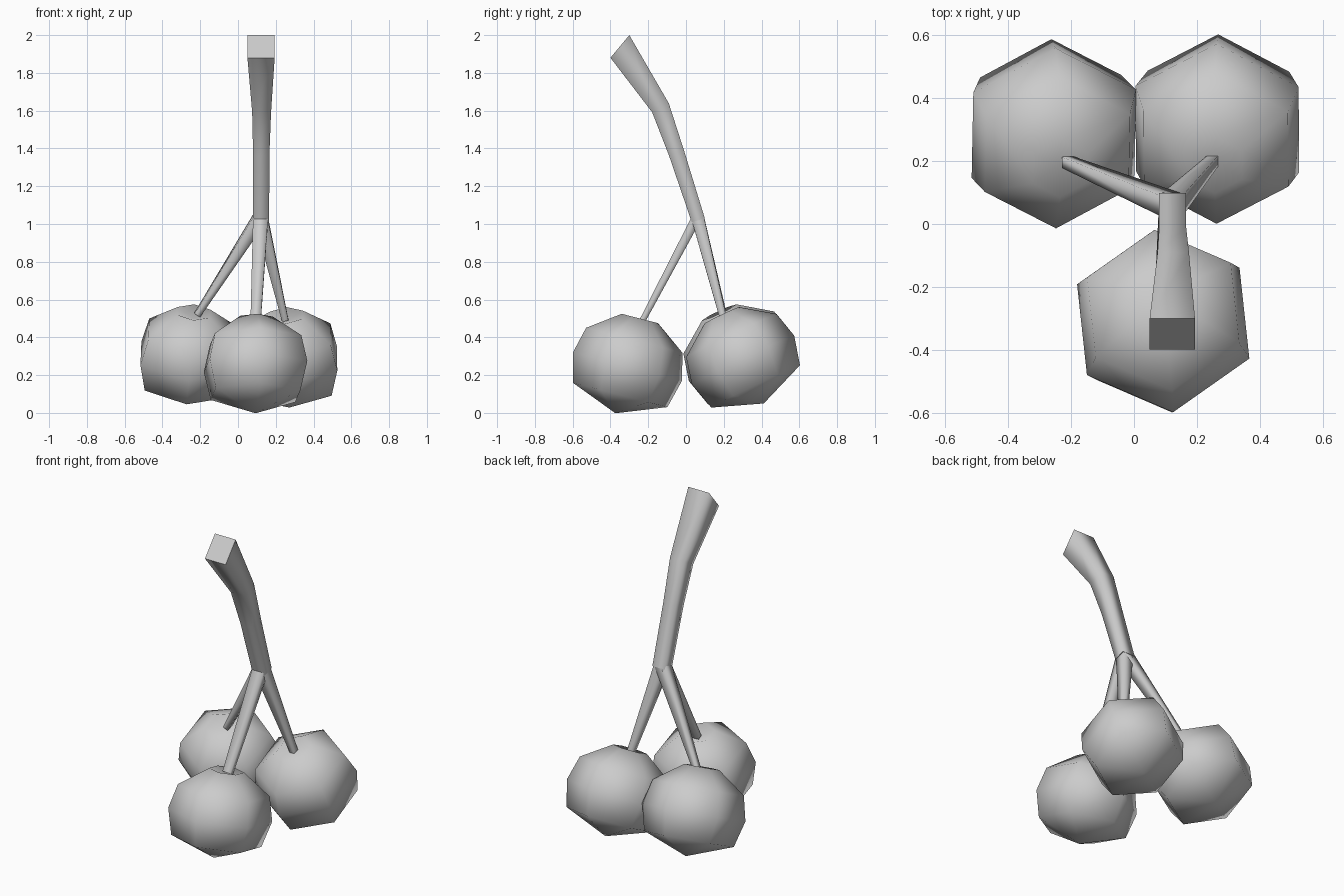
import bpy, bmesh, math
from mathutils import Vector, Matrix

if "Cube" in bpy.data.objects:
    bpy.data.objects.remove(bpy.data.objects["Cube"])

# One plain grey for the whole model
grey = bpy.data.materials.new("plain_grey")
grey.use_nodes = True
COLOUR = (0.6, 0.6, 0.6, 1)
grey.diffuse_color = COLOUR
grey.node_tree.nodes["Principled BSDF"].inputs["Base Color"].default_value = COLOUR


def bridge(bm, lower, upper):
    n = len(lower)
    for i in range(n):
        j = (i + 1) % n
        bm.faces.new((lower[i], lower[j], upper[j], upper[i])).smooth = True


def finish(bm, name):
    bmesh.ops.recalc_face_normals(bm, faces=bm.faces)
    mesh = bpy.data.meshes.new(name)
    bm.to_mesh(mesh)
    bm.free()
    mesh.materials.append(grey)
    obj = bpy.data.objects.new(name, mesh)
    bpy.context.collection.objects.link(obj)
    return obj


# Six-sided fruit with a dimple at the stem end: (radius, height) rings
PROFILE = [(0.26, -0.155), (0.30, 0), (0.265, 0.144), (0.10, 0.263)]
BOTTOM, DIMPLE, SIDES = -0.255, 0.225, 6


def fruit(name, centre, axis, spin):
    bm = bmesh.new()
    rings = []
    for r, h in PROFILE:
        angles = [math.radians(spin) + math.tau * i / SIDES for i in range(SIDES)]
        rings.append([bm.verts.new((r * math.cos(a), r * math.sin(a), h)) for a in angles])
    for low, high in zip(rings, rings[1:]):
        bridge(bm, low, high)
    for ring, h in ((rings[0], BOTTOM), (rings[-1], DIMPLE)):
        pole = bm.verts.new((0, 0, h))
        for i in range(SIDES):
            bm.faces.new((ring[i], ring[(i + 1) % SIDES], pole)).smooth = True
    turn = Vector((0, 0, 1)).rotation_difference(Vector(axis)).to_matrix().to_4x4()
    bm.transform(Matrix.Translation(centre) @ turn)
    return finish(bm, name)


# Four-sided tapering stalk: each point is (position, half width, half depth)
def stalk(name, points, first_tangent=None):
    bm = bmesh.new()
    path = [Vector(p[0]) for p in points]
    rings = []
    for i, (_, w, d) in enumerate(points):
        tangent = path[min(i + 1, len(path) - 1)] - path[max(i - 1, 0)]
        if i == 0 and first_tangent:
            tangent = Vector(first_tangent)
        tangent.normalize()
        side = Vector((1, 0, 0))
        side = (side - tangent * side.dot(tangent)).normalized()
        depth = tangent.cross(side)
        rings.append([bm.verts.new(path[i] + side * w * a + depth * d * b)
                      for a, b in ((-1, -1), (1, -1), (1, 1), (-1, 1))])
    for low, high in zip(rings, rings[1:]):
        bridge(bm, low, high)
    bm.faces.new(rings[0])
    bm.faces.new(rings[-1])
    return finish(bm, name)


fruit("front_fruit", (0.093, -0.31, 0.245), (0, 0.25, 0.968), 36)
fruit("back_left_fruit", (0.265, 0.302, 0.28), (-0.03, -0.43, 0.9), 30)
fruit("back_right_fruit", (-0.255, 0.287, 0.295), (0.08, -0.42, 0.9), 30)

# Main stem, wide at the cut end and narrowing to the fork
stalk("main_stem", [
    ((0.122, -0.35, 1.94), 0.072, 0.078),
    ((0.125, -0.135, 1.615), 0.05, 0.05),
    ((0.123, -0.05, 1.375), 0.043, 0.042),
    ((0.122, 0.065, 1.02), 0.043, 0.036),
], first_tangent=(0, 0.12, -0.1))

# Three thin stalks from the fork into the dimples
FORK = (0.12, 0.06, 1.04)
for name, end, w0, d0, w1, d1 in (
        ("front_stalk", (0.093, -0.235, 0.48), 0.04, 0.026, 0.027, 0.016),
        ("back_left_stalk", (0.25, 0.2, 0.49), 0.036, 0.034, 0.017, 0.018),
        ("back_right_stalk", (-0.215, 0.198, 0.52), 0.036, 0.034, 0.017, 0.018)):
    stalk(name, [(FORK, w0, d0), (end, w1, d1)])
